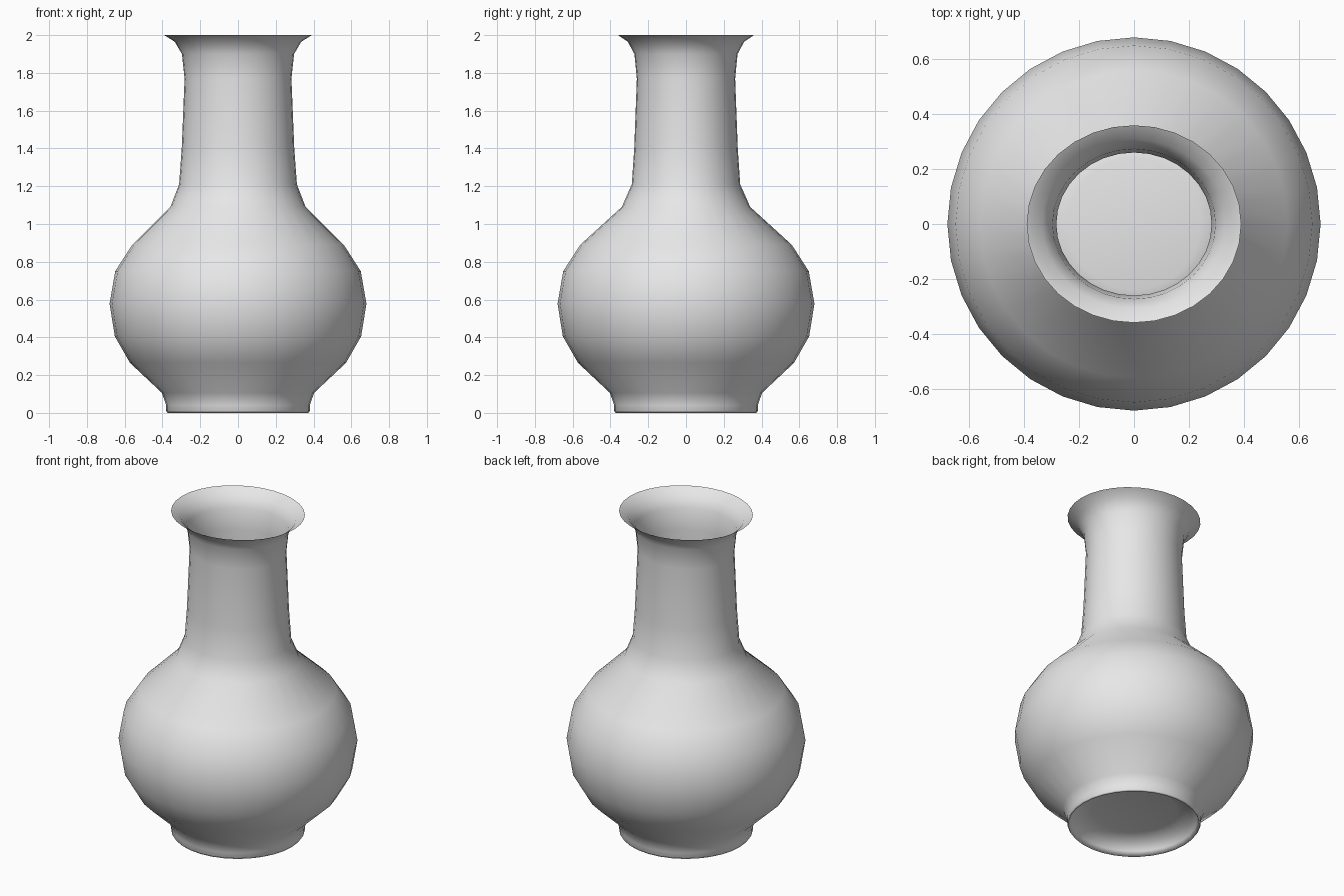
import bpy
import bmesh
from math import cos, sin, tau

cube = bpy.data.objects.get("Cube")
if cube:
    bpy.data.objects.remove(cube, do_unlink=True)

SIDES = 32

# Radius and height, from the hollow underside, round the foot and up to the lip
PROFILE = [
    (0.24, 0.09), (0.33, 0.07), (0.36, 0.03), (0.373, 0.0),
    (0.38, 0.01), (0.38, 0.04), (0.403, 0.106),
    (0.572, 0.265), (0.652, 0.405), (0.68, 0.578), (0.65, 0.75), (0.56, 0.89),
    (0.358, 1.09), (0.312, 1.21), (0.298, 1.4), (0.283, 1.77),
    (0.297, 1.9), (0.335, 1.965), (0.391, 2.0),
]


def depth_factor(z):
    """The neck is slightly oval; the body is round."""
    t = min(max((z - 0.89) / 0.32, 0.0), 1.0)
    return 1.0 - 0.08 * t


def make_material(name, colour):
    mat = bpy.data.materials.new(name)
    mat.use_nodes = True
    mat.diffuse_color = colour
    mat.node_tree.nodes["Principled BSDF"].inputs["Base Color"].default_value = colour
    return mat


# Vase shell: rings joined by quads, with a closed floor
bm = bmesh.new()
rings = []
for r, z in PROFILE:
    angles = [tau * i / SIDES for i in range(SIDES)]
    rings.append([bm.verts.new((r * cos(a), r * depth_factor(z) * sin(a), z))
                  for a in angles])
for low, high in zip(rings, rings[1:]):
    for i in range(SIDES):
        j = (i + 1) % SIDES
        bm.faces.new((low[i], low[j], high[j], high[i]))
bm.faces.new(rings[0][::-1])
for face in bm.faces:
    face.smooth = True

mesh = bpy.data.meshes.new("vase")
bm.to_mesh(mesh)
bm.free()
mesh.materials.append(make_material("light grey", (0.8, 0.8, 0.8, 1.0)))
vase = bpy.data.objects.new("vase", mesh)
bpy.context.collection.objects.link(vase)
